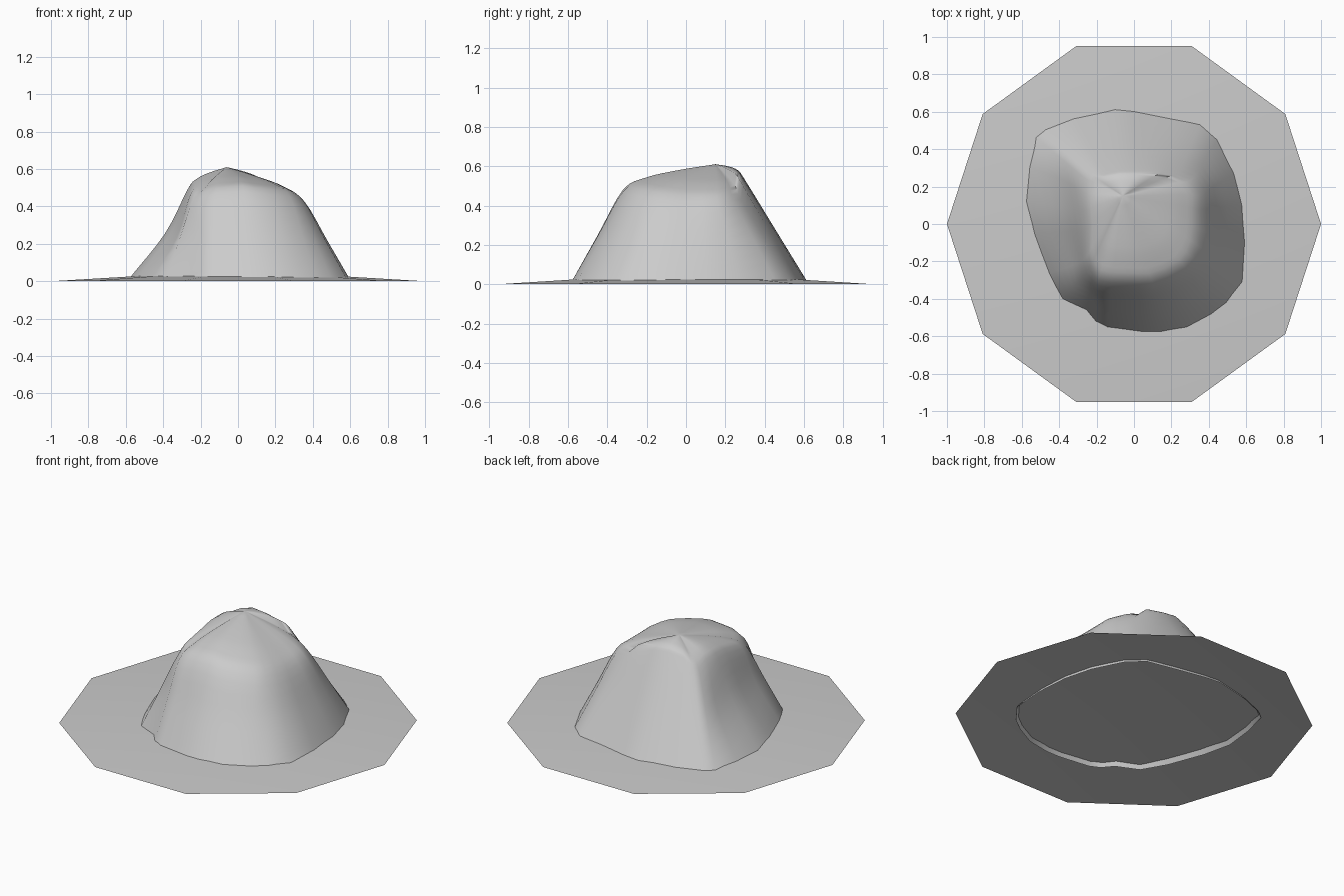
import bpy, bmesh, math
from mathutils import Vector

if "Cube" in bpy.data.objects:
    bpy.data.objects.remove(bpy.data.objects["Cube"])


def add_object(name, bm, smooth_angle):
    mesh = bpy.data.meshes.new(name)
    bmesh.ops.recalc_face_normals(bm, faces=bm.faces)
    # open sheets: make sure the outside faces up
    if sum(f.normal.z * f.calc_area() for f in bm.faces) < 0:
        bmesh.ops.reverse_faces(bm, faces=bm.faces)
    bm.to_mesh(mesh)
    bm.free()
    obj = bpy.data.objects.new(name, mesh)
    bpy.context.collection.objects.link(obj)
    bpy.ops.object.select_all(action='DESELECT')
    obj.select_set(True)
    bpy.context.view_layer.objects.active = obj
    bpy.ops.object.shade_smooth_by_angle(angle=math.radians(smooth_angle))
    return obj


def catmull(points, steps):
    """Smooth curve passing through every point."""
    p = [2 * points[0] - points[1]] + points + [2 * points[-1] - points[-2]]
    out = []
    for i in range(1, len(p) - 2):
        a, b, c, d = p[i - 1:i + 3]
        for s in range(steps):
            t = s / steps
            out.append(0.5 * (2 * b + (c - a) * t + (2 * a - 5 * b + 4 * c - d) * t * t
                              + (3 * b - a - 3 * c + d) * t ** 3))
    return out


# Shallow ten-sided ground sheet, raised slightly at the middle
bm = bmesh.new()
rim = [bm.verts.new((math.cos(i * math.tau / 10), math.sin(i * math.tau / 10), 0))
       for i in range(10)]
middle = bm.verts.new((0, 0, 0.06))
for i in range(10):
    bm.faces.new((rim[i], rim[(i + 1) % 10], middle))
add_object("ground_sheet", bm, 30)

# Boulder spokes: footprint x, y then shoulder x, y, z
SPOKES = [
    (.59, -.10, .36, -.03, .42), (.575, .10, .36, .08, .42), (.53, .27, .36, .16, .42),
    (.44, .45, .31, .24, .43), (.35, .53, .24, .28, .43), (.18, .565, .16, .29, .50),
    (0, .60, .02, .30, .52), (-.10, .61, -.08, .30, .53), (-.32, .56, -.18, .28, .51),
    (-.47, .50, -.25, .28, .47), (-.52, .46, -.27, .25, .46), (-.56, .30, -.27, .17, .49),
    (-.58, .12, -.27, .07, .49), (-.54, -.05, -.26, -.03, .48), (-.46, -.26, -.26, -.18, .45),
    (-.38, -.40, -.24, -.24, .44), (-.25, -.46, -.22, -.27, .43), (-.20, -.52, -.19, -.30, .45),
    (-.14, -.55, -.12, -.315, .47), (.05, -.575, .03, -.32, .48), (.14, -.575, .10, -.32, .47),
    (.28, -.55, .19, -.29, .46), (.41, -.48, .28, -.24, .45), (.49, -.42, .32, -.19, .44),
    (.575, -.31, .35, -.12, .43),
]
SUMMIT = Vector((-.06, .15, .61))

bm = bmesh.new()
columns = []
for i, (bx, by, sx, sy, sz) in enumerate(SPOKES):
    base = Vector((bx * 1.024, by * 1.024, 0))
    shoulder = Vector((sx, sy, sz))
    mid = base.lerp(shoulder, 0.52)
    if 11 <= i <= 14:                      # hollow on the left flank
        mid.x += 0.035
    upper = shoulder.lerp(SUMMIT, 0.25) + Vector((0, 0, 0.03))
    crown = shoulder.lerp(SUMMIT, 0.6) + Vector((0, 0, 0.022))
    curve = catmull([base, mid, shoulder, upper, crown, SUMMIT], 4)
    columns.append([bm.verts.new(p) for p in curve])

# Skin between neighbouring spokes, closed by a fan at the summit
peak = bm.verts.new(SUMMIT)
for i, a in enumerate(columns):
    b = columns[(i + 1) % len(columns)]
    for j in range(len(a) - 1):
        bm.faces.new((a[j], b[j], b[j + 1], a[j + 1]))
    bm.faces.new((a[-1], b[-1], peak))
add_object("boulder", bm, 60)
